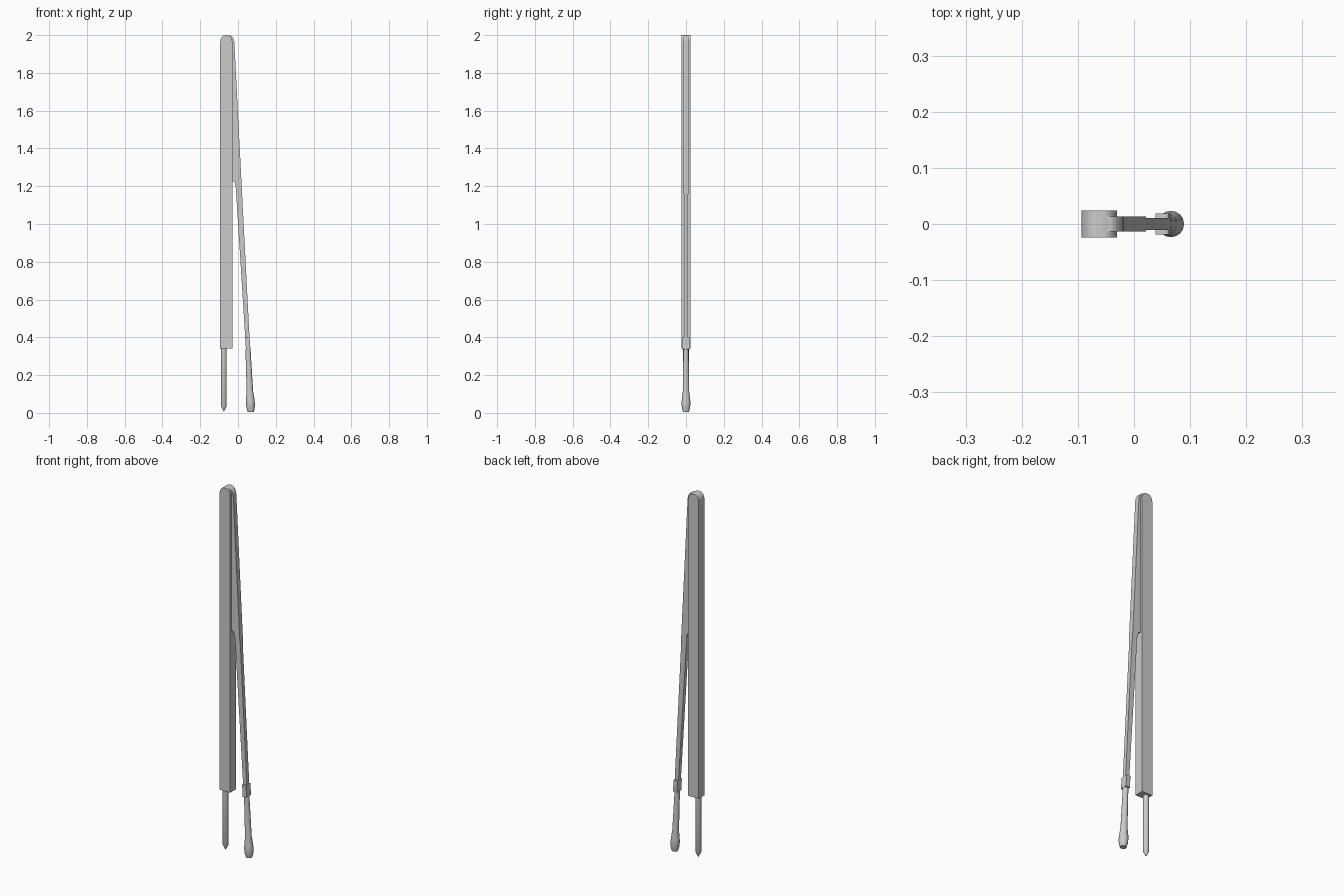
import bpy, math
from mathutils import Matrix, Vector

if "Cube" in bpy.data.objects:
    bpy.data.objects.remove(bpy.data.objects["Cube"])


def finish(name, verts, faces):
    me = bpy.data.meshes.new(name)
    me.from_pydata(verts, [], faces)
    ob = bpy.data.objects.new(name, me)
    bpy.context.collection.objects.link(ob)
    return ob


def plate(name, outline, half):
    """Extrude a front-view (x, z) outline along y, given counter-clockwise."""
    n = len(outline)
    verts = [(x, y, z) for y in (-half, half) for x, z in outline]
    faces = [tuple(range(n)), tuple(range(2 * n - 1, n - 1, -1))]
    faces += [(i, i + n, (i + 1) % n + n, (i + 1) % n) for i in range(n)]
    return finish(name, verts, faces)


def lathe(name, profile, base, tilt=0.0, sides=16):
    """Revolve (radius, height) pairs about an axis leaning in x."""
    m = Matrix.Translation(Vector(base)) @ Matrix.Rotation(tilt, 4, 'Y')
    verts, faces = [], []
    for r, h in profile:
        for i in range(sides):
            a = 2 * math.pi * i / sides
            verts.append(m @ Vector((r * math.cos(a), r * math.sin(a), h)))
    for k in range(len(profile) - 1):
        for i in range(sides):
            j = (i + 1) % sides
            a, b = k * sides, (k + 1) * sides
            faces.append((a + i, a + j, b + j, b + i))
    faces.append(tuple(range(sides - 1, -1, -1)))
    top = (len(profile) - 1) * sides
    faces.append(tuple(range(top, top + sides)))
    ob = finish(name, verts, faces)
    ob.data.shade_smooth()
    ob.data.set_sharp_from_angle(angle=math.radians(30))
    return ob


def arc(cx, cz, rx, rz, steps=6):
    return [(cx + rx * math.cos(t), cz + rz * math.sin(t))
            for t in (math.pi / 2 * i / steps for i in range(steps + 1))]


# straight main leg with a rounded head
right = arc(-0.056, 1.965, 0.026, 0.035)
left = [(-0.124 - (x + 0.0), z) for x, z in reversed(right)]
left = [(x + 0.0, z) for x, z in left]
plate("main_leg", [(-0.094, 0.34), (-0.030, 0.34)] + right + left, 0.0245)

# hinge web filling the wedge between the two legs
plate("hinge_web", [(-0.045, 1.225), (-0.022, 1.225), (-0.016, 1.215),
                    (-0.012, 1.19), (0.0215, 1.16)]
      + arc(-0.045, 1.955, 0.026, 0.043) + [(-0.06, 1.998)], 0.0135)

# slim slanted leg
plate("slanted_leg", [(-0.012, 1.20), (0.042, 0.34), (0.064, 0.34),
                      (0.0195, 1.20)], 0.0105)

# clamp at the end of the slanted leg
plate("pencil_clamp", [(0.038, 0.40), (0.042, 0.335), (0.066, 0.337),
                       (0.061, 0.40)], 0.019)

# needle point
lathe("needle", [(0.001, 0.008), (0.015, 0.036), (0.015, 0.36)],
      (-0.075, 0, 0))

# pencil holder with a swollen tip
lathe("pencil_holder", [(0.016, 0.005), (0.022, 0.028), (0.0235, 0.05),
                        (0.022, 0.075), (0.017, 0.115), (0.0135, 0.34)],
      (0.068, 0, 0), -0.045)
